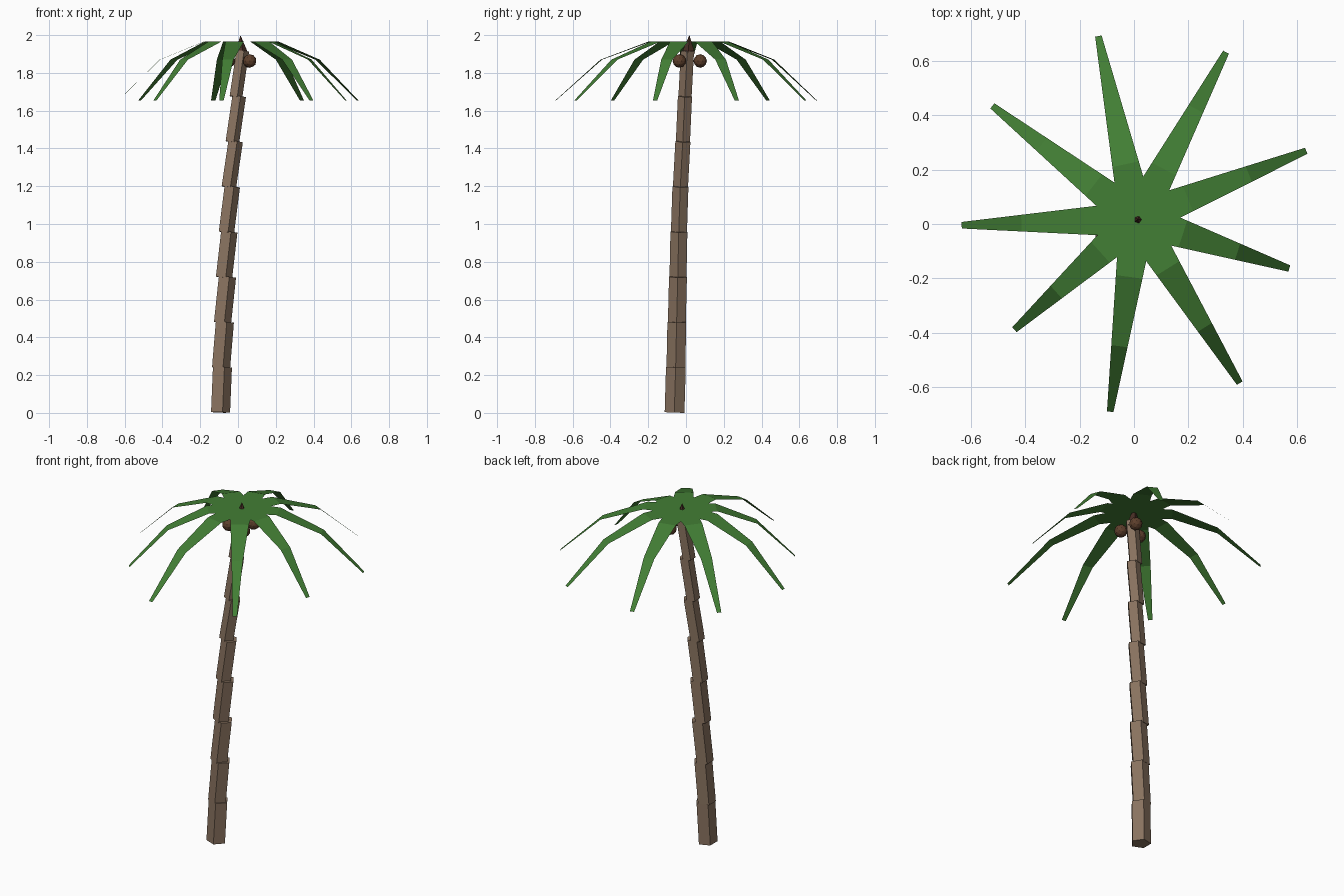
import bpy, bmesh, math
from mathutils import Vector, Matrix

cube = bpy.data.objects.get("Cube")
if cube:
    bpy.data.objects.remove(cube, do_unlink=True)


def material(name, color):
    m = bpy.data.materials.new(name)
    m.use_nodes = True
    m.diffuse_color = (*color, 1)
    m.node_tree.nodes["Principled BSDF"].inputs["Base Color"].default_value = (*color, 1)
    return m


bark = material("bark brown", (0.25, 0.17, 0.115))
green = material("leaf green", (0.055, 0.21, 0.035))
nut = material("coconut brown", (0.11, 0.05, 0.025))
bud = material("bud dark brown", (0.065, 0.027, 0.018))


def finish(bm, name, mat):
    me = bpy.data.meshes.new(name)
    bm.to_mesh(me)
    bm.free()
    me.materials.append(mat)
    ob = bpy.data.objects.new(name, me)
    bpy.context.collection.objects.link(ob)
    return ob


def prism(name, a, b, r1, r2, mat, sides=5, turn=52):
    """Tapered prism whose axis runs from a to b."""
    a, b = Vector(a), Vector(b)
    axis = b - a
    rot = Vector((0, 0, 1)).rotation_difference(axis).to_matrix().to_4x4()
    mat4 = Matrix.Translation((a + b) / 2) @ rot @ Matrix.Rotation(math.radians(turn - 90), 4, "Z")
    bm = bmesh.new()
    # start with one corner on +y so that turn is the corner's heading
    mat4 = mat4 @ Matrix.Rotation(math.pi / 2, 4, "Z")
    bmesh.ops.create_cone(bm, cap_ends=True, segments=sides, radius1=r1, radius2=r2,
                          depth=axis.length, matrix=mat4)
    return finish(bm, name, mat)


# Trunk: stacked leaning segments, each tilted a little more than the last
bottom_x = [-0.097, -0.094, -0.086, -0.078, -0.065, -0.052, -0.033, -0.014]
top_x = [-0.087, -0.074, -0.06, -0.05, -0.034, -0.016, 0.003, 0.022]
path_y = [-0.06, -0.053, -0.048, -0.042, -0.037, -0.029, -0.016, -0.005, 0.008]
step = 0.239
for i in range(8):
    r = 0.055 - 0.0026 * i
    prism(f"trunk_segment_{i + 1}",
          (bottom_x[i], path_y[i], i * step + (0.003 if i == 0 else 0)),
          (top_x[i], path_y[i + 1], (i + 1) * step + 0.004), r, r, bark)
prism("trunk_cap", (0.022, 0.009, 1.89), (0.027, 0.011, 1.918), 0.033, 0.031, bark)

# Bud: dark spike through the crown
prism("crown_bud", (0.016, 0.013, 1.905), (0.013, 0.018, 2.0), 0.037, 0, bud)

# Crown: one sheet, a flat star centre with nine drooping fronds
centre = Vector((0.012, 0.018, 0))
lengths = [0.669, 0.694, 0.687, 0.675, 0.645, 0.607, 0.714, 0.71, 0.587]
top_z, bend_z, tip_z = 1.965, 1.87, 1.655
notch, tip_half = 0.158, 0.012
half_step = math.pi / len(lengths)
bm = bmesh.new()
hub = bm.verts.new(centre + Vector((0, 0, top_z)))
heading = [math.radians(22) + 2 * half_step * k for k in range(len(lengths))]
notches = [bm.verts.new(centre + Vector((notch * math.cos(h - half_step),
                                         notch * math.sin(h - half_step), top_z)))
           for h in heading]
for k, (h, length) in enumerate(zip(heading, lengths)):
    out = Vector((math.cos(h), math.sin(h), 0))
    side = Vector((-math.sin(h), math.cos(h), 0))
    root_dist, root_half = notch * math.cos(half_step), notch * math.sin(half_step)
    right, left = notches[k], notches[(k + 1) % len(notches)]
    bm.faces.new((hub, right, left))
    for share, z in ((0.3, top_z), (0.66, bend_z), (1, tip_z)):
        d = share * length
        t = (d - root_dist) / (length - root_dist)
        w = root_half + (tip_half - root_half) * t
        base = centre + out * d + Vector((0, 0, z))
        new_right, new_left = bm.verts.new(base - side * w), bm.verts.new(base + side * w)
        bm.faces.new((right, new_right, new_left, left))
        right, left = new_right, new_left
finish(bm, "palm_fronds", green)

# Coconuts hanging round the trunk top
for i, (x, y) in enumerate(((0.062, -0.035), (0.05, 0.075), (-0.05, -0.015))):
    bm = bmesh.new()
    bmesh.ops.create_icosphere(bm, subdivisions=2, radius=0.036,
                               matrix=Matrix.Translation((x, y, 1.863)))
    finish(bm, f"coconut_{i + 1}", nut)
